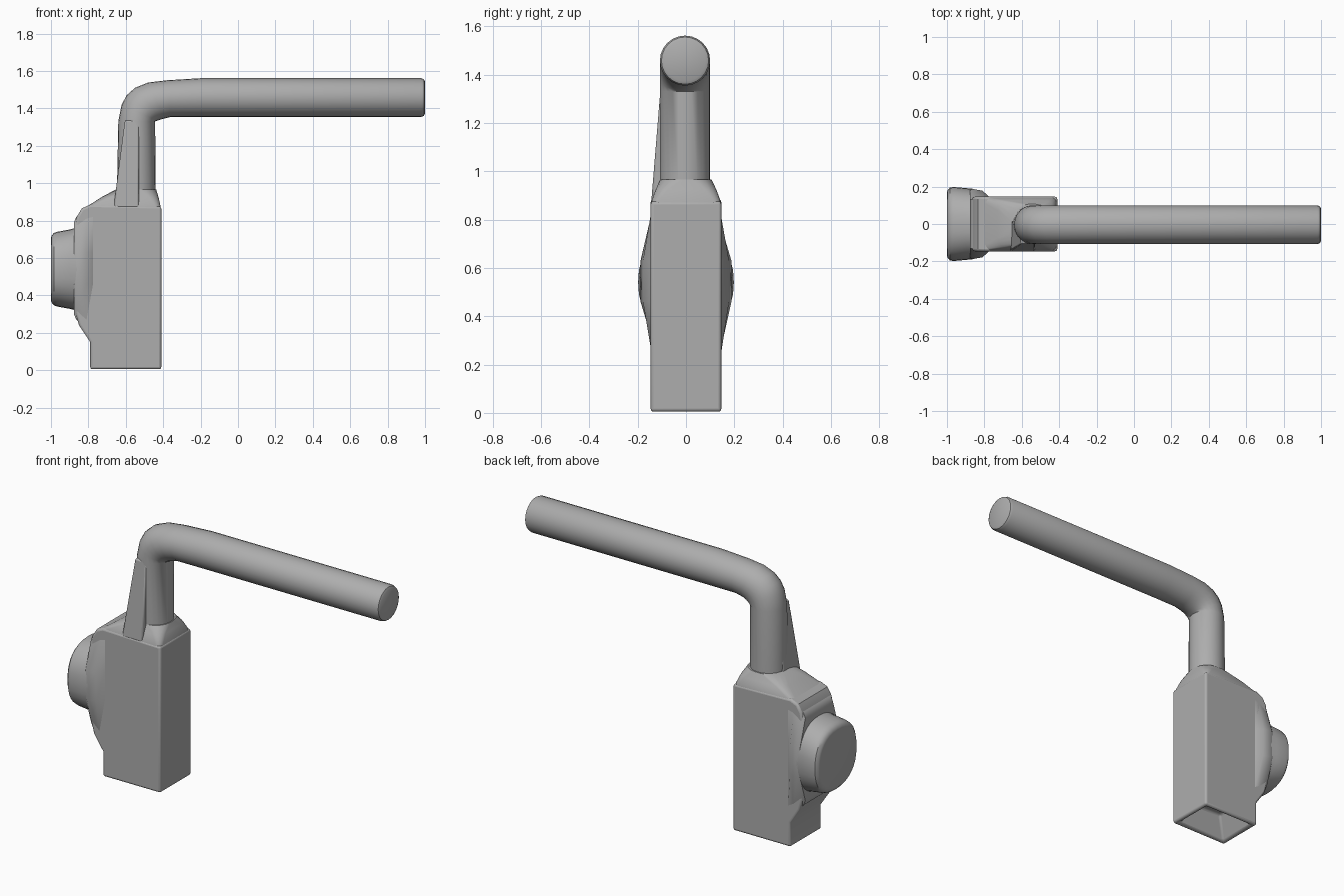
import bpy, bmesh, math
from mathutils import Vector

cube = bpy.data.objects.get("Cube")
if cube:
    bpy.data.objects.remove(cube, do_unlink=True)

mat = bpy.data.materials.new("plain grey")
mat.use_nodes = True
GREY = (0.42, 0.42, 0.42, 1)
mat.diffuse_color = GREY
mat.node_tree.nodes["Principled BSDF"].inputs["Base Color"].default_value = GREY


def finish(name, bm, bevel=0, segments=3, angle=35):
    bmesh.ops.recalc_face_normals(bm, faces=bm.faces)
    me = bpy.data.meshes.new(name)
    bm.to_mesh(me)
    bm.free()
    me.materials.append(mat)
    ob = bpy.data.objects.new(name, me)
    bpy.context.collection.objects.link(ob)
    if bevel:
        mod = ob.modifiers.new("soft edges", "BEVEL")
        mod.width, mod.segments = bevel, segments
        mod.limit_method, mod.angle_limit = "ANGLE", math.radians(40)
    bpy.ops.object.select_all(action="DESELECT")
    ob.select_set(True)
    bpy.context.view_layer.objects.active = ob
    bpy.ops.object.shade_smooth_by_angle(angle=math.radians(angle))
    return ob


def loft(name, rings, **kw):
    """Skin a list of equal-length rings and cap both ends."""
    bm = bmesh.new()
    loops = [[bm.verts.new(p) for p in ring] for ring in rings]
    n = len(loops[0])
    for a, b in zip(loops, loops[1:]):
        for i in range(n):
            j = (i + 1) % n
            bm.faces.new((a[i], a[j], b[j], b[i]))
    bm.faces.new(loops[0])
    bm.faces.new(loops[-1])
    return finish(name, bm, **kw)


def rect(x0, x1, y0, y1, z):
    return [(x0, y0, z), (x1, y0, z), (x1, y1, z), (x0, y1, z)]


def rounded(x0, x1, hy, z, r, steps=4):
    """Rounded rectangle ring in a horizontal plane."""
    pts = []
    for k, (cx, cy) in enumerate(((x1 - r, hy - r), (x0 + r, hy - r),
                                  (x0 + r, r - hy), (x1 - r, r - hy))):
        for s in range(steps + 1):
            a = math.pi / 2 * (k + s / steps)
            pts.append((cx + r * math.cos(a), cy + r * math.sin(a), z))
    return pts


# Housing: side profile extruded across, with a hollow underside
profile = [(-.79, .005), (-.41, .005), (-.41, .875), (-.79, .885), (-.835, .865),
           (-.862, .82), (-.875, .74), (-.875, .33), (-.85, .24), (-.79, .15)]
bm = bmesh.new()
side = bm.faces.new([bm.verts.new((x, -.146, z)) for x, z in profile])
ext = bmesh.ops.extrude_face_region(bm, geom=[side])
bmesh.ops.translate(bm, vec=(0, .292, 0),
                    verts=[v for v in ext["geom"] if isinstance(v, bmesh.types.BMVert)])
bmesh.ops.recalc_face_normals(bm, faces=bm.faces)
bottom = min(bm.faces, key=lambda f: f.calc_center_median().z)
bmesh.ops.inset_region(bm, faces=[bottom], thickness=.035)
cavity = bmesh.ops.extrude_discrete_faces(bm, faces=[bottom])["faces"][0]
centre = cavity.calc_center_median()
for v in cavity.verts:
    v.co = centre + (v.co - centre) * .6 + Vector((0, 0, .13))
finish("housing", bm, bevel=.022)

# Shoulder tapering from the housing to the neck
loft("shoulder", [rounded(-.80, -.412, .144, .85, .025),
                  rounded(-.80, -.415, .142, .88, .03),
                  rounded(-.73, -.425, .125, .925, .05),
                  rounded(-.655, -.437, .106, .965, .09)])

# Collar bulging on both sides behind the knob
def collar_ring(x, w, low, high):
    half = [(.13, low), (.146, low + .05), (w, .46), (w, .63),
            (.146, high - .05), (.13, high)]
    return [(x, y, z) for y, z in half] + [(x, -y, z) for y, z in reversed(half)]

loft("collar", [collar_ring(-.775, .146, .20, .87), collar_ring(-.81, .178, .22, .86),
                collar_ring(-.865, .188, .27, .82), collar_ring(-.877, .18, .30, .79)])

# Round knob with softened rim
def knob_ring(x, ry, rz, zc=.54, n=32):
    ring = []
    for i in range(n):
        c, s = math.cos(2 * math.pi * i / n), math.sin(2 * math.pi * i / n)
        soft = lambda v: math.copysign(abs(v) ** .85, v)
        ring.append((x, ry * soft(c), zc + rz * soft(s)))
    return ring

loft("knob", [knob_ring(-.86, .188, .222), knob_ring(-.9, .192, .212),
              knob_ring(-.965, .198, .2), knob_ring(-.985, .194, .193),
              knob_ring(-.997, .18, .178), knob_ring(-1, .165, .165)])

# Neck and handle: one bent tube given by its inner and outer edges
edges = [((-.44, .92), (-.648, .92)), ((-.443, 1.33), (-.64, 1.33)),
         ((-.432, 1.334), (-.622, 1.42)), ((-.42, 1.338), (-.595, 1.47)),
         ((-.41, 1.341), (-.55, 1.51)), ((-.395, 1.345), (-.48, 1.538)),
         ((-.36, 1.354), (-.38, 1.55)), ((-.2, 1.354), (-.2, 1.561)),
         ((.98, 1.354), (.98, 1.561)), ((.994, 1.36), (.994, 1.555)),
         ((1, 1.372), (1, 1.543))]
tube = []
for (ix, iz), (ox, oz) in edges:
    ry = .104 if ix < .99 else abs(oz - iz) / 2
    ring = []
    for i in range(24):
        a = 2 * math.pi * i / 24
        t = .5 + .5 * math.cos(a)
        ring.append((ix + (ox - ix) * t, ry * math.sin(a) - .004, iz + (oz - iz) * t))
    tube.append(ring)
loft("neck_and_handle", tube)

# Tapered rib at one corner of the neck
loft("neck_rib", [rect(-.665, -.53, -.144, .02, .87),
                  rect(-.605, -.53, -.106, .0, 1.335)], bevel=.008, segments=2)
